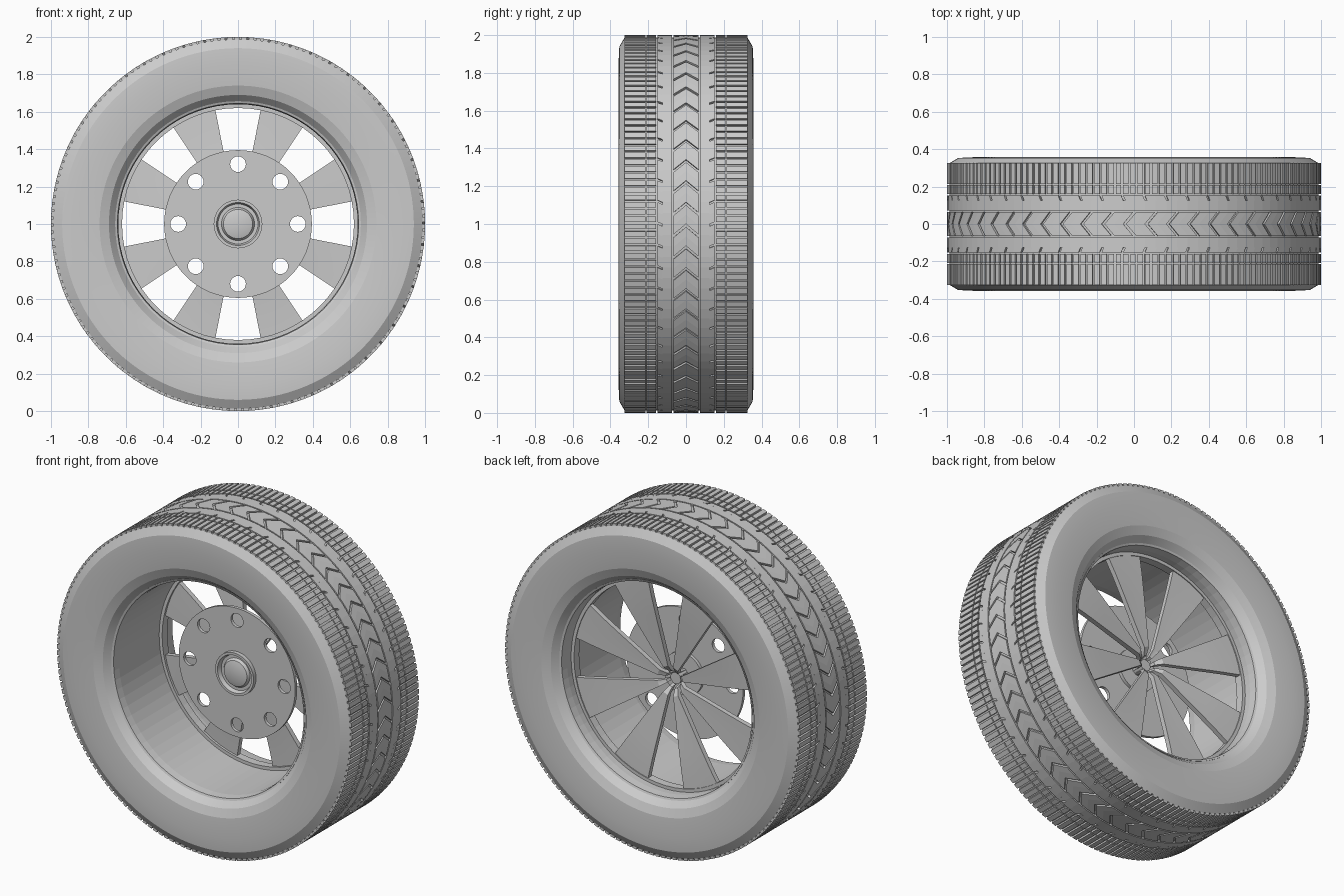
import bpy, bmesh
from math import sin, cos, pi, radians

if "Cube" in bpy.data.objects:
    bpy.data.objects.remove(bpy.data.objects["Cube"])

PITCHES = 54
STEP = 2 * pi / PITCHES

grey = bpy.data.materials.new("plain grey")
grey.use_nodes = True
GREY = (0.6, 0.6, 0.6, 1)
grey.diffuse_color = GREY
grey.node_tree.nodes["Principled BSDF"].inputs["Base Color"].default_value = GREY


def polar(r, angle, y):
    """Point around the axle, which runs along y at height 1."""
    return (r * cos(angle), y, 1 + r * sin(angle))


def finish(name, bm, smooth=None):
    bmesh.ops.remove_doubles(bm, verts=bm.verts, dist=1e-5)
    bmesh.ops.recalc_face_normals(bm, faces=bm.faces)
    mesh = bpy.data.meshes.new(name)
    bm.to_mesh(mesh)
    bm.free()
    obj = bpy.data.objects.new(name, mesh)
    bpy.context.collection.objects.link(obj)
    mesh.materials.append(grey)
    if smooth:
        bpy.ops.object.select_all(action='DESELECT')
        bpy.context.view_layer.objects.active = obj
        obj.select_set(True)
        bpy.ops.object.shade_smooth_by_angle(angle=radians(smooth))
    return obj


def lathe(name, profile, segments, closed=True, smooth=None):
    """Turn a profile of (radius, y) points around the axle."""
    bm = bmesh.new()
    rings = [[bm.verts.new(polar(r, 2 * pi * i / segments, y)) for r, y in profile]
             for i in range(segments)]
    n = len(profile)
    for i in range(segments):
        a, b = rings[i], rings[(i + 1) % segments]
        for j in range(n if closed else n - 1):
            k = (j + 1) % n
            if profile[j][0] + profile[k][0] > 0:
                bm.faces.new((a[j], a[k], b[k], b[j]))
    return finish(name, bm, smooth)


# Tyre carcass: half profile mirrored across the middle
half = [(0.987, 0.325), (0.94, 0.353), (0.86, 0.357), (0.74, 0.345),
        (0.69, 0.325), (0.655, 0.285)]
lathe("tyre", [(r, -y) for r, y in reversed(half)] + half, PITCHES * 3, smooth=12)

# Tread: raised blocks separated by narrow grooves
tread = bmesh.new()


def block(t0, t1, y0, y1, lean0=0.0, lean1=0.0, cuts=2, ends=True):
    """One raised block; lean shifts each side edge around the tyre."""
    rows = []
    for i in range(cuts + 1):
        t = t0 + (t1 - t0) * i / cuts
        a, b = t + lean0, t + lean1
        rows.append([tread.verts.new(polar(r, ang, y)) for r, ang, y in
                     ((0.984, a, y0), (1, a, y0), (1, b, y1), (0.984, b, y1))])
    for p, q in zip(rows, rows[1:]):
        for j in range(3):
            tread.faces.new((p[j], p[j + 1], q[j + 1], q[j]))
    if ends:
        tread.faces.new(rows[0])
        tread.faces.new(rows[-1])


GAP = 0.011
for p in range(PITCHES):
    t = p * STEP
    for s in (-1, 1):
        # centre arrow, solid rib, hooked edge and shoulder bars
        block(t, t + STEP - 0.016, 0, s * 0.065, 0, -0.055)
        block(t, t + STEP, s * 0.073, s * 0.125, ends=False)
        block(t + GAP, t + STEP, s * 0.125, s * 0.152, -0.012, 0)
        for k in range(3):
            a = t + k * STEP / 3
            block(a + GAP, a + STEP / 3, s * 0.16, s * 0.208, cuts=1)
            block(a + GAP, a + STEP / 3, s * 0.214, s * 0.325, cuts=1)
finish("tread", tread)

# Rim barrel
lathe("rim_barrel", [(0.657, -0.29), (0.645, -0.285), (0.64, -0.24), (0.64, 0.24),
                     (0.645, 0.285), (0.657, 0.29)], 72, smooth=4)

# Ring that carries the spokes
lathe("spoke_ring", [(0.645, 0.15), (0.62, 0.15), (0.62, 0.20), (0.645, 0.20)], 64)

# Eight wedge spokes that curve forward into the axle
spokes = bmesh.new()
path = [(0.63, 0.165), (0.52, 0.16), (0.40, 0.15), (0.25, 0.135),
        (0.09, 0.12), (0.05, 0.09), (0.035, 0.02)]
WIDTH, CUTS = pi / 8, 4
for s in range(8):
    start = s * pi / 4 + WIDTH / 2
    grid = [[[spokes.verts.new(polar(r, start + WIDTH * i / CUTS, y + d))
              for r, y in path] for i in range(CUTS + 1)] for d in (0, 0.03)]
    front, back = grid
    for layer in grid:
        for i in range(CUTS):
            for j in range(len(path) - 1):
                spokes.faces.new((layer[i][j], layer[i][j + 1],
                                  layer[i + 1][j + 1], layer[i + 1][j]))
    for i in (0, CUTS):
        for j in range(len(path) - 1):
            spokes.faces.new((front[i][j], front[i][j + 1], back[i][j + 1], back[i][j]))
    for j in (0, -1):
        for i in range(CUTS):
            spokes.faces.new((front[i][j], front[i + 1][j], back[i + 1][j], back[i][j]))
finish("spokes", spokes, smooth=30)

# Hub plate with eight round holes
plate = lathe("hub_plate", [(0, -0.01), (0.395, -0.01), (0.395, 0.01), (0, 0.01)], 64)
holes = bmesh.new()
for k in range(8):
    angle = k * pi / 4
    cx, _, cz = polar(0.32, angle, 0)
    ends = []
    for y in (-0.1, 0.1):
        ring = [holes.verts.new((cx + 0.042 * cos(i * pi / 12), y,
                                 cz + 0.042 * sin(i * pi / 12))) for i in range(24)]
        holes.faces.new(ring)
        ends.append(ring)
    for i in range(24):
        j = (i + 1) % 24
        holes.faces.new((ends[0][i], ends[0][j], ends[1][j], ends[1][i]))
cutter = finish("hole_cutter", holes)
cutter.hide_render = True
cut = plate.modifiers.new("holes", 'BOOLEAN')
cut.operation, cut.object, cut.solver = 'DIFFERENCE', cutter, 'EXACT'
bpy.context.view_layer.objects.active = plate
bpy.ops.object.modifier_apply(modifier=cut.name)
bpy.data.objects.remove(cutter)

# Hub collar with a domed cap, and the axle behind it
lathe("hub_collar", [(0.09, -0.005), (0.105, -0.005), (0.115, -0.035), (0.13, -0.035),
                     (0.13, 0.03), (0.09, 0.03)], 48, smooth=30)
lathe("hub_cap", [(0, -0.035), (0.05, -0.033), (0.078, -0.025), (0.092, -0.005),
                  (0.092, 0.03), (0, 0.03)], 48, smooth=35)
lathe("axle", [(0, 0.02), (0.035, 0.02), (0.035, 0.10), (0, 0.10)], 24, smooth=30)
